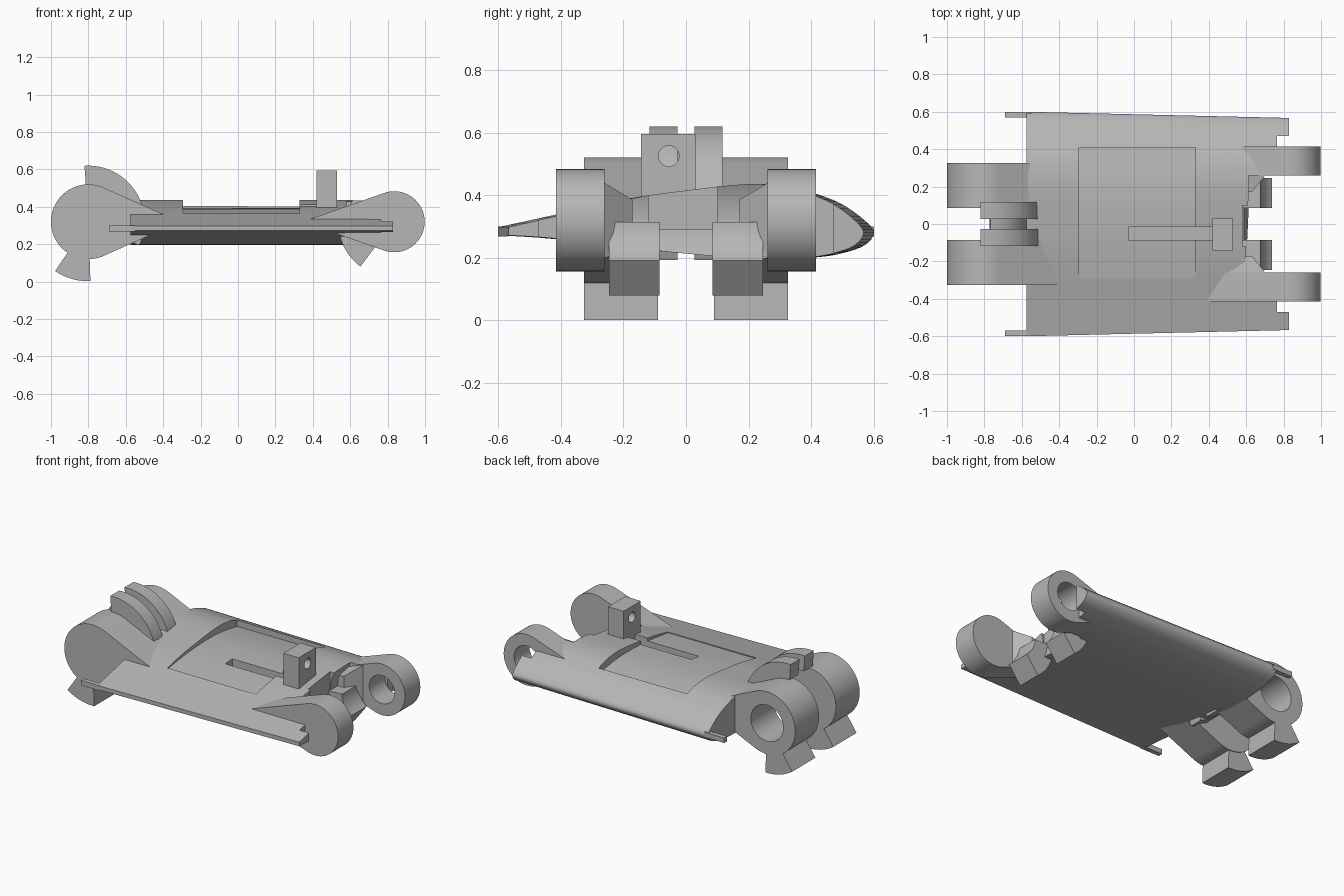
import bpy, bmesh, math
from mathutils import Vector

if "Cube" in bpy.data.objects:
    bpy.data.objects.remove(bpy.data.objects["Cube"], do_unlink=True)

grey = bpy.data.materials.new("plain grey")
grey.use_nodes = True
grey.diffuse_color = (0.47, 0.47, 0.47, 1)
grey.node_tree.nodes["Principled BSDF"].inputs["Base Color"].default_value = grey.diffuse_color


def loft(name, ring_a, ring_b):
    """Solid between two matching outlines of 3D points."""
    bm = bmesh.new()
    a = [bm.verts.new(p) for p in ring_a]
    b = [bm.verts.new(p) for p in ring_b]
    bm.faces.new(a)
    bm.faces.new(list(reversed(b)))
    for i in range(len(a)):
        j = (i + 1) % len(a)
        bm.faces.new((a[i], b[i], b[j], a[j]))
    bmesh.ops.recalc_face_normals(bm, faces=bm.faces)
    mesh = bpy.data.meshes.new(name)
    bm.to_mesh(mesh)
    bm.free()
    mesh.materials.append(grey)
    obj = bpy.data.objects.new(name, mesh)
    bpy.context.collection.objects.link(obj)
    return obj


def prism(name, outline, y0, y1):
    """Extrude an x-z outline along y."""
    return loft(name, [(x, y0, z) for x, z in outline], [(x, y1, z) for x, z in outline])


def box(name, x0, x1, y0, y1, z0, z1):
    return prism(name, [(x0, z0), (x1, z0), (x1, z1), (x0, z1)], y0, y1)


def arc(centre, r, start, end, n=24):
    """Points on an x-z arc, in degrees."""
    angles = [math.radians(start + (end - start) * i / n) for i in range(n + 1)]
    return [(centre[0] + r * math.cos(t), centre[1] + r * math.sin(t)) for t in angles]


def disc(centre, r):
    return arc(centre, r, 0, 352.5, 47)


def sector(centre, r0, r1, start, end):
    return arc(centre, r1, start, end) + arc(centre, r0, end, start)


def cut(obj, *cutters):
    bpy.context.view_layer.objects.active = obj
    for c in cutters:
        m = obj.modifiers.new("cut", "BOOLEAN")
        m.operation, m.solver, m.object = "DIFFERENCE", "EXACT", c
        bpy.ops.object.modifier_apply(modifier=m.name)
        bpy.data.objects.remove(c, do_unlink=True)


def spline(points, n=4):
    """Smooth curve through the points."""
    p = [Vector(q) for q in points]
    p = [p[0]] + p + [p[-1]]
    out = []
    for a, b, c, d in zip(p, p[1:], p[2:], p[3:]):
        for i in range(n):
            t = i / n
            out.append(b + 0.5 * t * ((c - a) + t * ((2*a - 5*b + 4*c - d) + t * (3*b - a - 3*c + d))))
    return out + [p[-1]]


PIN = (-0.8, 0.32)     # large hinge axis
PIVOT = (0.835, 0.32)  # small hinge axis
parts = []

# Body: tapered wing section running along x
section = spline([(-0.6, 0.298), (-0.42, 0.337), (-0.18, 0.39), (0, 0.415), (0.2, 0.435),
                  (0.33, 0.428), (0.42, 0.403), (0.5, 0.37), (0.57, 0.32), (0.6, 0.28),
                  (0.57, 0.24), (0.5, 0.215), (0.42, 0.202), (0.3, 0.197), (0.12, 0.204),
                  (-0.12, 0.225), (-0.42, 0.26), (-0.6, 0.272)])
body = loft("wing_body", [(-0.575, y, z) for y, z in section],
            [(0.83, y * 0.945, z) for y, z in section])
floor = spline([(-0.29, 0.36), (-0.05, 0.388), (0.2, 0.393), (0.41, 0.365)])
pocket = [(0.41, 0.6), (-0.29, 0.6)] + [tuple(p) for p in floor]
cut(body,
    loft("pocket_cutter", [(-0.295, y, z) for y, z in pocket], [(0.33, y, z) for y, z in pocket]),
    box("slot_cutter", -0.03, 0.43, -0.085, -0.015, 0.3, 0.6),
    prism("pivot_clearance", disc(PIVOT, 0.25), -0.26, 0.26),
    box("lug_clearance", 0.7, 1, -0.415, 0.415, 0, 0.6),
    box("edge_clearance", 0.765, 1, -0.47, 0.47, 0, 0.6),
    box("notch_cutter", 0.58, 1, -0.12, 0.1, 0.29, 0.6))
parts.append(body)

# Tabs that carry the long edges past the body
for side, y0, y1 in (("left", 0.57, 0.6), ("right", -0.6, -0.57)):
    parts.append(box(side + "_edge_tab", -0.69, -0.55, y0, y1, 0.268, 0.3))


def lug(name, centre, r, hole, apex, y0, y1):
    """Ring that tapers along its tangents to a point inside the body."""
    span = apex - centre[0]
    t = math.degrees(math.acos(r / abs(span)))
    start = t if span > 0 else t - 180
    end = 360 - t if span > 0 else 180 - t
    obj = prism(name, arc(centre, r, start, end, 48) + [(apex, centre[1])], y0, y1)
    cut(obj, prism("hole_cutter", disc(centre, hole), y0 - 0.1, y1 + 0.1))
    return obj


# Hinge lugs, hooks and gussets, mirrored across y
for side, s in (("left", 1), ("right", -1)):
    parts.append(lug(side + "_pin_lug", PIN, 0.2, 0.115, -0.31, s * 0.085, s * 0.325))
    parts.append(lug(side + "_pivot_lug", PIVOT, 0.163, 0.09, 0.345, s * 0.26, s * 0.415))
    parts.append(prism(side + "_pin_claw", sector(PIN, 0.18, 0.318, 236, 272), s * 0.09, s * 0.325))
    parts.append(prism(side + "_pivot_claw", sector(PIVOT, 0.16, 0.3, 182, 233), s * 0.085, s * 0.245))
    parts.append(prism(side + "_stop_fin", sector(PIN, 0.2, 0.3, -25, 94), s * 0.027, s * 0.117))
    parts.append(loft(side + "_gusset",
                      [(0.345, s * 0.27, 0.32), (0.71, s * 0.27, 0.445), (0.71, s * 0.27, 0.195)],
                      [(0.345, s * 0.17, 0.32), (0.63, s * 0.17, 0.385), (0.63, s * 0.17, 0.235)]))

# Web joining the two fins
parts.append(prism("fin_web", sector(PIN, 0.2, 0.232, -25, 82), -0.04, 0.04))

# Drilled post
post = box("drilled_post", 0.42, 0.53, -0.143, 0.03, 0.29, 0.595)
bore = [(y - 0.055, z + 0.525) for y, z in disc((0, 0), 0.033)]
cut(post, loft("bore_cutter", [(0.3, y, z) for y, z in bore], [(0.6, y, z) for y, z in bore]))
parts.append(post)

# Smooth curved faces and keep crisp edges
bpy.ops.object.select_all(action="DESELECT")
for obj in parts:
    obj.select_set(True)
bpy.context.view_layer.objects.active = body
bpy.ops.object.shade_smooth_by_angle(angle=math.radians(30))
